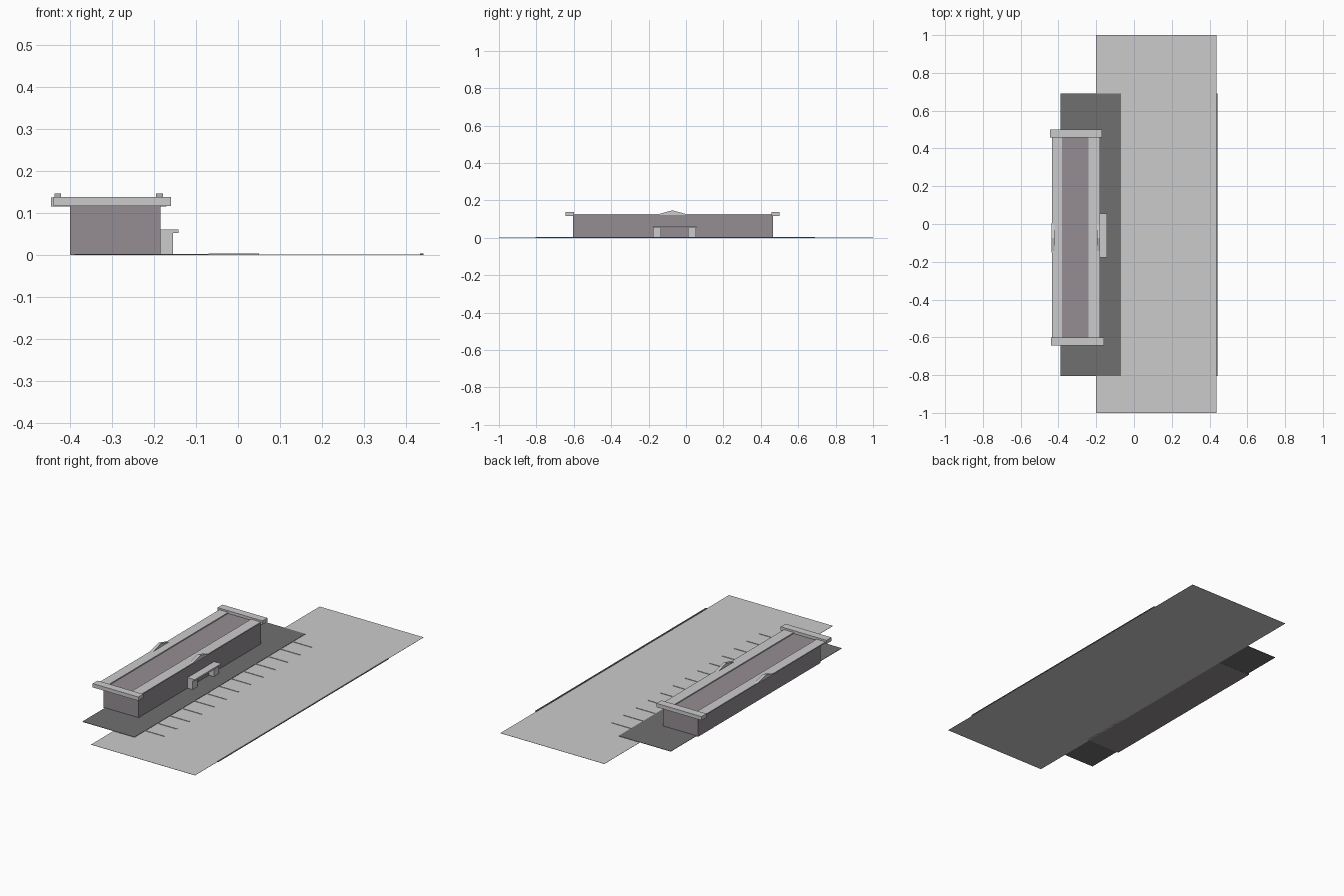
import bpy, bmesh
from mathutils import Vector

if "Cube" in bpy.data.objects:
    bpy.data.objects.remove(bpy.data.objects["Cube"])


def material(name, rgb):
    m = bpy.data.materials.new(name)
    m.diffuse_color = (*rgb, 1)
    m.use_nodes = True
    m.node_tree.nodes["Principled BSDF"].inputs["Base Color"].default_value = m.diffuse_color
    return m


WALL = material("mauve_wall", (0.30, 0.27, 0.295))
PAVING = material("dark_paving", (0.16, 0.16, 0.16))
TRIM = material("grey_trim", (0.52, 0.52, 0.52))


def finish(name, bm, mat):
    bmesh.ops.recalc_face_normals(bm, faces=bm.faces)
    mesh = bpy.data.meshes.new(name)
    bm.to_mesh(mesh)
    bm.free()
    ob = bpy.data.objects.new(name, mesh)
    bpy.context.collection.objects.link(ob)
    if mat:
        mesh.materials.append(mat)
    return ob


def box(name, x, y, z, mat=None):
    """Box from three (min, max) ranges."""
    bm = bmesh.new()
    bmesh.ops.create_cube(bm, size=1)
    for v in bm.verts:
        v.co = Vector([(a + b) / 2 + c * (b - a) for c, (a, b) in zip(v.co, (x, y, z))])
    return finish(name, bm, mat)


def prism(name, x, profile, mat=None):
    """Extrude a (y, z) profile along x."""
    bm = bmesh.new()
    face = bm.faces.new([bm.verts.new((x[0], y, z)) for y, z in profile])
    out = bmesh.ops.extrude_face_region(bm, geom=[face])
    moved = [g for g in out["geom"] if isinstance(g, bmesh.types.BMVert)]
    bmesh.ops.translate(bm, verts=moved, vec=(x[1] - x[0], 0, 0))
    return finish(name, bm, mat)


# Ground: car park, darker walkway, kerb and parking bay lines
box("car_park", (-0.20, 0.437), (-1, 1), (0, 0.001))
box("walkway", (-0.39, -0.07), (-0.805, 0.69), (0.001, 0.003), PAVING)
box("far_kerb", (0.434, 0.442), (-0.805, 0.69), (0.0005, 0.004), PAVING)
for i in range(13):
    y = 0.58 - i * 0.1075
    box(f"bay_line_{i + 1}", (-0.07, 0.05), (y - 0.002, y + 0.002), (0.001, 0.0035), TRIM)

# Main building block
box("building", (-0.40, -0.185), (-0.605, 0.465), (0, 0.122), WALL)

# Roof edge strips along both long sides
box("front_roof_strip", (-0.24, -0.18), (-0.605, 0.465), (0.122, 0.128), TRIM)
box("back_roof_strip", (-0.435, -0.38), (-0.605, 0.465), (0.122, 0.128), TRIM)

# Thick cornices across both short ends
box("near_end_cornice", (-0.44, -0.16), (-0.643, -0.60), (0.117, 0.138), TRIM)
box("far_end_cornice", (-0.445, -0.17), (0.457, 0.50), (0.116, 0.137), TRIM)

# Low gables rising over the middle of each long side
gable = [(-0.15, 0.126), (0.005, 0.126), (-0.073, 0.147)]
prism("front_gable", (-0.195, -0.179), gable, TRIM)
prism("back_gable", (-0.437, -0.421), gable, TRIM)

# Entrance porch: two posts and a canopy
for label, y in (("left", (-0.177, -0.133)), ("right", (0.010, 0.054))):
    box(f"porch_post_{label}", (-0.187, -0.155), y, (0, 0.053))
box("porch_canopy", (-0.187, -0.142), (-0.177, 0.056), (0.052, 0.061))
